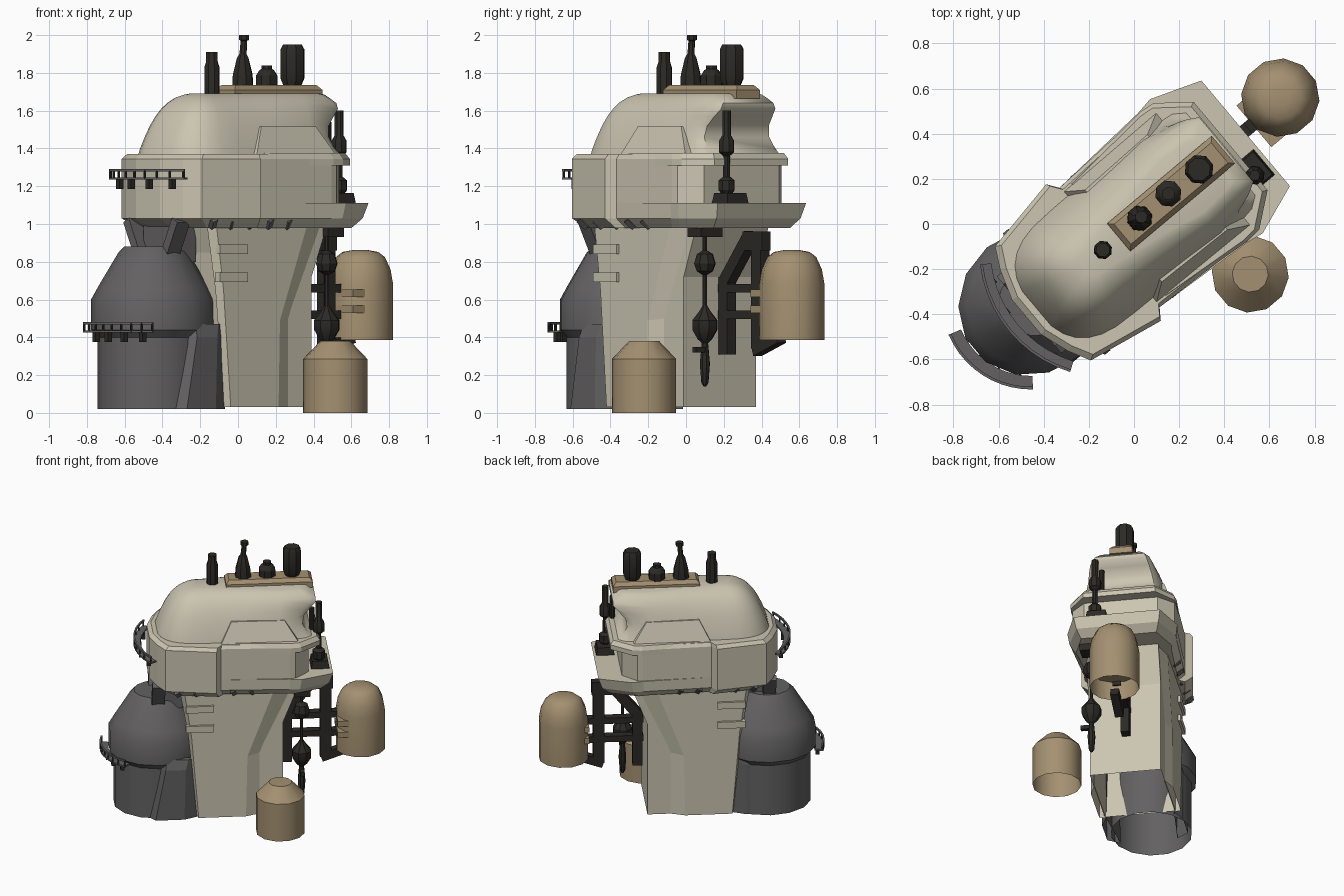
import bpy, bmesh, math
from mathutils import Matrix, Vector

if "Cube" in bpy.data.objects:
    bpy.data.objects.remove(bpy.data.objects["Cube"])

# The building is modelled along a u axis turned 40 degrees from x
ANG = math.radians(40)
ROT = Matrix.Rotation(ANG, 4, 'Z')
V0 = -0.01

def mat(name, c):
    m = bpy.data.materials.new(name)
    m.diffuse_color = (*c, 1)
    m.use_nodes = True
    m.node_tree.nodes["Principled BSDF"].inputs["Base Color"].default_value = m.diffuse_color
    return m

HULL = mat("pale_plaster", (.60, .56, .44))
TAN = mat("tan_metal", (.37, .28, .165))
GREY = mat("dark_grey", (.125, .12, .12))
BLACK = mat("black_metal", (.025, .023, .019))

def local(x, y):
    return x * math.cos(ANG) + y * math.sin(ANG), -x * math.sin(ANG) + y * math.cos(ANG)

def finish(name, bm, col, smooth=None):
    bmesh.ops.remove_doubles(bm, verts=bm.verts, dist=1e-5)
    bmesh.ops.recalc_face_normals(bm, faces=bm.faces)
    # ground-level undersides are open
    low = [f for f in bm.faces if all(v.co.z < .035 for v in f.verts)]
    bmesh.ops.delete(bm, geom=low, context='FACES')
    bm.transform(ROT)
    me = bpy.data.meshes.new(name)
    bm.to_mesh(me)
    bm.free()
    me.materials.append(col)
    ob = bpy.data.objects.new(name, me)
    bpy.context.collection.objects.link(ob)
    if smooth:
        bpy.ops.object.select_all(action='DESELECT')
        ob.select_set(True)
        bpy.context.view_layer.objects.active = ob
        bpy.ops.object.shade_smooth_by_angle(angle=math.radians(smooth))
    return ob

def loft(name, rings, col, smooth=None, bottom=True, top=True):
    bm = bmesh.new()
    R = [[bm.verts.new(p) for p in r] for r in rings]
    n = len(R[0])
    for a, b in zip(R, R[1:]):
        for i in range(n):
            j = (i + 1) % n
            bm.faces.new((a[i], a[j], b[j], b[i]))
    if bottom:
        bm.faces.new(R[0])
    if top:
        bm.faces.new(R[-1])
    return finish(name, bm, col, smooth)

def outline(half, z, s=1.0):
    full = [(u, v) for u, v in half] + [(u, -v) for u, v in reversed(half)]
    return [(u * s, V0 + v * s, z) for u, v in full]

def lathe(name, x, y, prof, col, n=12, smooth=40, bottom=True, lean=None, squash=1):
    cu, cv = local(x, y)
    rings = []
    for i, (r, z) in enumerate(prof):
        d = lean[i] if lean else 0
        rings.append([(cu + d + r * math.cos(2 * math.pi * (k + .5) / n),
                       cv + squash * r * math.sin(2 * math.pi * (k + .5) / n), z) for k in range(n)])
    return loft(name, rings, col, smooth, bottom)

def box(name, u0, u1, v0, v1, z0, z1, col, tu=0, tv=0):
    lo = [(u0, v0, z0), (u1, v0, z0), (u1, v1, z0), (u0, v1, z0)]
    hi = [(u0 + tu, v0 + tv, z1), (u1 - tu, v0 + tv, z1), (u1 - tu, v1 - tv, z1), (u0 + tu, v1 - tv, z1)]
    return loft(name, [lo, hi], col)

def beam(name, a, b, w, t, col):
    a, b = Vector(a), Vector(b)
    d = (b - a).normalized()
    side = d.cross(Vector((0, 1, 0)))
    side = side.normalized() if side.length > .1 else Vector((1, 0, 0))
    up = d.cross(side)
    off = [side * w + up * t, side * w - up * t, -side * w - up * t, -side * w + up * t]
    return loft(name, [[p + o / 2 for o in off] for p in (a, b)], col)

# Hull: skirt, band, rear ledge
front = [(-.63, .10), (-.585, .235), (-.535, .33), (-.185, .395), (-.15, .345)]
skirt = front + [(.33, .375), (.41, .388), (.637, .305)]
skirt_in = front + [(.33, .37), (.40, .375), (.61, .29)]
loft("hull_skirt", [outline(skirt, .98, .87), outline(skirt_in, 1.03), outline(skirt, 1.11)], HULL)
band = front + [(.33, .365), (.37, .36), (.47, .26)]
loft("hull_band", [outline(band, 1.11), outline(band, 1.345), outline(band, 1.37, .955)], HULL)
ledge = [(-.10, .335), (.34, .372), (.41, .365), (.55, .255)]
loft("rear_ledge", [outline(ledge, 1.31), outline(ledge, 1.345), outline(ledge, 1.375, .96)], HULL)

# Rounded roof with a hollowed rear wall that flares out again at the top
def dome_ring(z, d, ub):
    a, b, c = .34 - d, .295 - d * .85, .30 - d * .55
    half = []
    for k in range(1, 8):
        t = math.pi / 2 * k / 7
        half.append((-.24 - a * math.cos(t) ** .72, b * math.sin(t) ** .72))
    half += [(.05, (b + c) / 2), (.27, c), (ub - .05, c * .92), (ub, c * .8)]
    return outline(half, z)

loft("dome_roof", [dome_ring(*p) for p in [
    (1.36, 0, .51), (1.40, .012, .465), (1.46, .035, .43), (1.52, .062, .44), (1.57, .09, .485),
    (1.61, .12, .525), (1.64, .15, .525), (1.67, .195, .49), (1.685, .24, .475), (1.692, .275, .455)]],
     HULL, 45)

# Sloped side housings on the dome
for s, n in ((1, "left"), (-1, "right")):
    lo = [(-.15, .20, 1.36), (-.15, .322, 1.36), (.40, .328, 1.36), (.40, .20, 1.36)]
    hi = [(-.07, .18, 1.515), (-.07, .265, 1.515), (.30, .275, 1.515), (.30, .18, 1.515)]
    loft("dome_housing_" + n, [[(u, V0 + s * v, z) for u, v, z in r] for r in (lo, hi)], HULL)

# Central leg: core, chamfered cheeks and ribs
def wall(prof, v):
    return [(u, V0 + v, z) for u, z in prof]

core = [(-.30, .03), (.29, .03), (.29, .72), (.40, 1.0), (-.42, 1.0), (-.38, .85)]
loft("leg_core", [wall(core, -.25), wall(core, .25)], HULL)
inner = [(-.31, .03), (.14, .03), (.14, .50), (.37, 1.0), (-.43, 1.0), (-.37, .65)]
outer = [(-.30, .03), (.03, .03), (.04, .49), (.23, 1.0), (-.40, 1.0), (-.35, .65)]
for s, n in ((1, "left"), (-1, "right")):
    loft("leg_cheek_" + n, [wall(inner, s * .245), wall(outer, s * .288)], HULL)
    for i, z in enumerate((.72, .87)):
        box(f"leg_rib_{n}_{i}", -.39, -.195, V0 + s * .285 - .02, V0 + s * .285 + .02, z - .028, z + .022, HULL)
    # Silo buttresses and dark ribs under the hull
    loft("silo_buttress_" + n, [[(u, V0 + s * v, z) for u, v in pts] for z, pts in (
        (.02, [(-.66, .20), (-.60, .285), (-.40, .285), (-.30, .24)]),
        (.40, [(-.60, .20), (-.53, .285), (-.39, .285), (-.31, .24)]),
        (.47, [(-.58, .20), (-.52, .26), (-.37, .27), (-.32, .24)]))], GREY)
    for i in range(5):
        u = -.44 + i * .13
        beam(f"hull_rib_{n}_{i}", (u, V0 + s * .30, .985), (u - .02, V0 + s * .34, 1.025), .035, .03, GREY)
    beam("silo_strut_" + n, (-.57, V0 + s * .11, .84), (-.57, V0 + s * .20, 1.02), .09, .05, GREY)
box("silo_neck", -.56, -.40, -.13, .11, .80, 1.0, GREY)

# Dark silo
lathe("silo", -.448, -.345, [(.305, .02), (.305, .40), (.34, .44), (.34, .60), (.30, .67), (.19, .85), (.16, .88)],
      GREY, 14, 35, squash=.93)

# Curved balconies: deck, rails, posts
def arc_strip(name, c, r0, r1, a0, a1, z0, z1, n=10):
    rings = []
    for i in range(n + 1):
        a = math.radians(a0 + (a1 - a0) * i / n)
        rings.append([(c[0] + r * math.cos(a), c[1] + r * math.sin(a), z)
                      for r, z in ((r0, z0), (r1, z0), (r1, z1), (r0, z1))])
    loft(name, rings, GREY)

def balcony(name, c, r, w, a0, a1, z, posts):
    arc_strip(name + "_deck", c, r - w, r, a0, a1, z, z + .012)
    arc_strip(name + "_rail", c, r - .012, r, a0, a1, z + .043, z + .056)
    for i in range(posts):
        a = math.radians(a0 + (a1 - a0) * (i + .1) / (posts - .8))
        p = (c[0] + (r - .006) * math.cos(a), c[1] + (r - .006) * math.sin(a))
        box(f"{name}_post_{i}", p[0] - .005, p[0] + .005, p[1] - .005, p[1] + .005, z, z + .05, BLACK)
        if i % 2:
            q = (c[0] + (r - w * .8) * math.cos(a), c[1] + (r - w * .8) * math.sin(a))
            box(f"{name}_bracket_{i}", q[0] - .014, q[0] + .014, q[1] - .014, q[1] + .014, z - .05, z, BLACK)

balcony("upper_balcony", (-.16, V0), .57, .05, 147, 213, 1.235, 9)
balcony("lower_balcony", local(-.455, -.335), .398, .06, 163, 231, .425, 9)

# Two open-bottomed tanks
lathe("upper_tank", .648, .56, [(.174, .385), (.174, .68), (.16, .76), (.13, .825), (.095, .852), (.04, .862)],
      TAN, 12, 40, False)
lathe("lower_tank", .515, -.222, [(.171, 0), (.171, .285), (.085, .375), (.08, .38)], TAN, 12, 35, False)
for i, z in enumerate((.55, .635)):
    box(f"tank_clamp_{i}", .685, .78, -.13, .11, z - .022, z + .018, TAN, 0, 0)

# Truss arm carrying the upper tank
for i, (a, b, w) in enumerate([
        ((.34, 0, .31), (.34, 0, .72), .07), ((.61, 0, .34), (.61, 0, .94), .08),
        ((.50, 0, .91), (.66, 0, .91), .10), ((.34, 0, .70), (.54, 0, .94), .07),
        ((.30, 0, .52), (.70, 0, .52), .045), ((.30, 0, .66), (.70, 0, .66), .045),
        ((.58, 0, .33), (.78, 0, .40), .06)]):
    beam(f"truss_bar_{i}", a, b, w, .06, BLACK)

# Hanging mast under the rear skirt
box("hanging_mast_mount", .37, .48, -.30, -.15, .93, .995, BLACK)
lathe("hanging_mast", .47, .10, [(.008, .14), (.02, .16), (.028, .26), (.018, .37), (.04, .39), (.07, .44), (.07, .49),
      (.03, .54), (.012, .57), (.012, .73), (.045, .75), (.06, .79), (.045, .84), (.012, .86), (.012, .95)], BLACK, 8, 30)
box("hanging_mast_fin", .41, .44, -.30, -.22, .32, .35, BLACK)

# Rear masts standing on the skirt
box("rear_mast_base", .49, .62, -.235, -.085, 1.10, 1.165, BLACK, .01, .01)
lathe("rear_mast", .535, .215, [(.03, 1.16), (.045, 1.18), (.045, 1.23), (.02, 1.25), (.018, 1.36), (.042, 1.38),
      (.042, 1.44), (.024, 1.47), (.024, 1.60)], BLACK, 8, 30)
lathe("rear_short_mast", .475, .215, [(.02, 1.36), (.02, 1.54)], BLACK, 8, 30)

# Roof platform and its chimneys
box("roof_platform", -.09, .515, -.082, .078, 1.665, 1.71, TAN)
box("roof_platform_top", -.09, .515, -.082, .078, 1.71, 1.735, TAN, .022, .022)
lathe("slim_chimney", -.138, -.115, [(.042, 1.67), (.042, 1.83), (.032, 1.86), (.032, 1.91)], BLACK, 8, 30)
lathe("leaning_chimney", .025, .025, [(.058, 1.73), (.055, 1.79), (.032, 1.88), (.02, 1.90), (.018, 1.97),
      (.028, 1.975), (.028, 2.0)], BLACK, 8, 30, True, [0, 0, 0, .002, .008, .01, .01])
lathe("short_chimney", .152, .135, [(.06, 1.73), (.06, 1.785), (.04, 1.815), (.03, 1.82), (.03, 1.84)], BLACK, 8, 30)
lathe("tall_chimney", .288, .242, [(.048, 1.73), (.066, 1.77), (.066, 1.925), (.052, 1.95)], BLACK, 8, 30)
